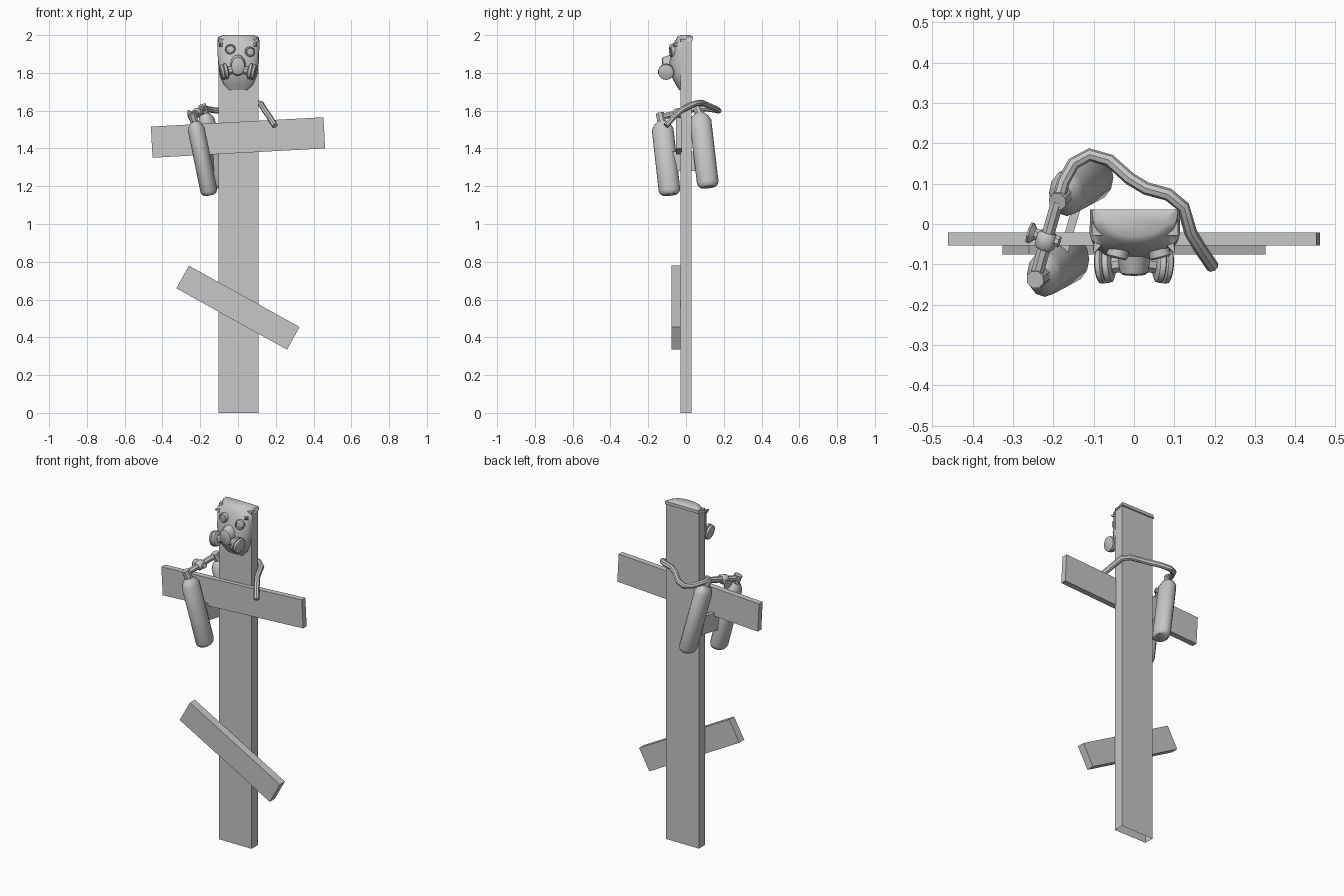
import bpy, bmesh, math
from mathutils import Vector

if "Cube" in bpy.data.objects:
    bpy.data.objects.remove(bpy.data.objects["Cube"])

grey = bpy.data.materials.new("plain grey")
grey.diffuse_color = (0.57, 0.57, 0.57, 1)
grey.use_nodes = True
grey.node_tree.nodes["Principled BSDF"].inputs["Base Color"].default_value = grey.diffuse_color


def finish(name, bm, smooth=True):
    bmesh.ops.recalc_face_normals(bm, faces=bm.faces)
    me = bpy.data.meshes.new(name)
    bm.to_mesh(me)
    bm.free()
    me.materials.append(grey)
    ob = bpy.data.objects.new(name, me)
    bpy.context.collection.objects.link(ob)
    if smooth:
        bpy.ops.object.select_all(action='DESELECT')
        ob.select_set(True)
        bpy.context.view_layer.objects.active = ob
        bpy.ops.object.shade_smooth_by_angle(angle=math.radians(42))
    return ob


def loft(name, rings):
    """Skin closed rings of equal point count and cap both ends."""
    bm = bmesh.new()
    vs = [[bm.verts.new(p) for p in r] for r in rings]
    n = len(vs[0])
    for a, b in zip(vs, vs[1:]):
        for i in range(n):
            j = (i + 1) % n
            bm.faces.new((a[i], a[j], b[j], b[i]))
    bm.faces.new(vs[0])
    bm.faces.new(vs[-1])
    return finish(name, bm)


def plank(name, centre, size, tilt=0, open_bottom=False):
    bm = bmesh.new()
    bmesh.ops.create_cube(bm, size=1)
    if open_bottom:
        low = [f for f in bm.faces if f.calc_center_median().z < -0.4]
        bmesh.ops.delete(bm, geom=low, context='FACES_ONLY')
    ob = finish(name, bm, False)
    ob.location, ob.scale = centre, size
    ob.rotation_euler.y = -math.radians(tilt)
    return ob


def turned(name, start, axis, profile, sides=12, squash=1):
    """Rings of (distance, radius) along an axis; squash scales the first cross direction."""
    start, axis = Vector(start), Vector(axis).normalized()
    up = Vector((0, 0, 1)) if abs(axis.z) < 0.9 else Vector((0, 1, 0))
    u = axis.cross(up).normalized()
    v = u.cross(axis)
    ang = [2 * math.pi * (i + 0.5) / sides for i in range(sides)]
    return loft(name, [[start + axis * d + u * (r * squash * math.cos(a)) + v * (r * math.sin(a))
                        for a in ang] for d, r in profile])


def rod(name, a, b, r, sides=8):
    d = Vector(b) - Vector(a)
    return turned(name, a, d, [(0, r), (d.length, r)], sides)


def tube(name, pts, r, sides=8):
    """Bent hose through the points."""
    pts = [Vector(p) for p in pts]
    rings = []
    for i, p in enumerate(pts):
        t = (pts[min(i + 1, len(pts) - 1)] - pts[max(i - 1, 0)]).normalized()
        u = t.cross(Vector((0, 0, 1))).normalized()
        v = u.cross(t)
        rings.append([p + r * (u * math.cos(a) + v * math.sin(a))
                      for a in [2 * math.pi * k / sides for k in range(sides)]])
    return loft(name, rings)


# Boards
plank("upright_post", (0.002, 0, 0.99), (0.213, 0.058, 1.98), open_bottom=True)
plank("upper_crossboard", (0, -0.037, 1.458), (0.915, 0.033, 0.165), 3.1)
plank("lower_crossboard", (0, -0.053, 0.557), (0.67, 0.046, 0.137), -29)

# Mask: rounded shell on the front of the post, folded over the top
rings = []
for z, w, back, depth in [(1.71, 0.05, -0.025, 0.012), (1.74, 0.08, -0.025, 0.03),
                          (1.79, 0.1, -0.025, 0.058), (1.85, 0.108, -0.025, 0.066),
                          (1.91, 0.11, -0.025, 0.052), (1.96, 0.112, -0.025, 0.038),
                          (1.972, 0.111, 0.036, 0.092), (1.99, 0.107, 0.036, 0.082),
                          (2.0, 0.08, 0.022, 0.052)]:
    ring = []
    for k in range(13):
        a = math.pi * k / 12
        ring.append((0.002 + w * math.cos(a), back - depth * math.sin(a) ** 0.8, z))
    rings.append(ring)
loft("mask_shell", rings)

# Eye pieces with raised rims
for side, x, z in (("left", -0.035, 1.925), ("right", 0.058, 1.912)):
    turned(side + "_eye_piece", (x, -0.05, z), (0.25 * (1 if x > 0 else -1), -1, 0),
           [(0, 0.027), (0.032, 0.027), (0.036, 0.022), (0.03, 0.019), (0.032, 0.005)], 14)

# Snout and side filters
turned("snout", (0, -0.07, 1.84), (0, -1, -0.1),
       [(0, 0.058), (0.03, 0.052), (0.05, 0.047), (0.055, 0.038)], 14, 0.75)
for side, s in (("left", -1), ("right", 1)):
    axis = (s, -0.1, -0.2)
    rod(side + "_filter_stem", (s * 0.01, -0.095, 1.822), (s * 0.06, -0.103, 1.808), 0.022)
    turned(side + "_filter", (s * 0.052, -0.103, 1.81), axis,
           [(0, 0.03), (0.006, 0.041), (0.019, 0.043), (0.022, 0.037),
            (0.026, 0.043), (0.037, 0.041), (0.041, 0.033)], 14)
    # Small strap corner near the brow
    turned(side + "_strap_tab", (s * 0.085, -0.04, 1.945), (s * 0.4, -0.8, 0.3),
           [(0, 0.02), (0.035, 0.003)], 4)


# Gas tanks: oval body, rounded base, shoulder and neck
def tank(name, base, top, neck):
    base, top, neck = Vector(base), Vector(top), Vector(neck)
    ax = top - base
    rings = []
    for t, f in [(0, 0.7), (0.02, 0.88), (0.06, 1), (0.9, 1), (0.96, 0.78), (1.01, 0.42)]:
        c = base + ax * t
        ring = []
        for k in range(12):
            a = 2 * math.pi * k / 12
            x, y = 0.044 * f * math.cos(a), 0.057 * f * math.sin(a)
            ring.append(c + Vector((x, y, -(ax.x * x + ax.y * y) / ax.z)))
        rings.append(ring)
    loft(name + "_body", rings)
    rod(name + "_neck", base + ax * 0.98, neck, 0.023)


front_neck, back_neck = (-0.245, -0.138, 1.585), (-0.19, 0.055, 1.628)
tank("front_tank", (-0.15, -0.085, 1.155), (-0.229, -0.128, 1.54), front_neck)
tank("back_tank", (-0.09, 0.118, 1.195), (-0.175, 0.072, 1.585), back_neck)

# Plate joining the tanks
a, b = Vector((-0.185, -0.105, 0)), Vector((-0.125, 0.1, 0))
n = Vector((0.01, -0.003, 0))
loft("tank_link_plate", [[p + n + Vector((0, 0, 1.28)), p - n + Vector((0, 0, 1.28)),
                          p - n + Vector((0, 0, 1.385)), p + n + Vector((0, 0, 1.385))]
                         for p in (a, b)])

# Manifold pipe, valve and knob
rod("manifold_pipe", (-0.245, -0.138, 1.565), (-0.19, 0.055, 1.612), 0.017)
turned("valve_collar", (-0.224, -0.062, 1.583), (0.055, 0.193, 0.045),
       [(0, 0.02), (0.008, 0.027), (0.036, 0.027), (0.044, 0.02)], 8)
rod("valve_stem", (-0.185, -0.045, 1.593), (-0.245, -0.025, 1.58), 0.015)
turned("valve_knob", (-0.24, -0.027, 1.58), (-1, 0.3, -0.2),
       [(0, 0.01), (0.016, 0.028), (0.021, 0.028)], 8)

# Hose passing round the back of the post and over the crossboard
tube("breathing_hose", [(-0.19, 0.05, 1.612), (-0.175, 0.105, 1.612), (-0.15, 0.15, 1.606),
                        (-0.11, 0.172, 1.6), (-0.06, 0.157, 1.61), (-0.01, 0.112, 1.63),
                        (0.03, 0.088, 1.64), (0.085, 0.073, 1.642), (0.122, 0.043, 1.636),
                        (0.14, -0.02, 1.605), (0.165, -0.062, 1.57), (0.195, -0.106, 1.52)], 0.016)
